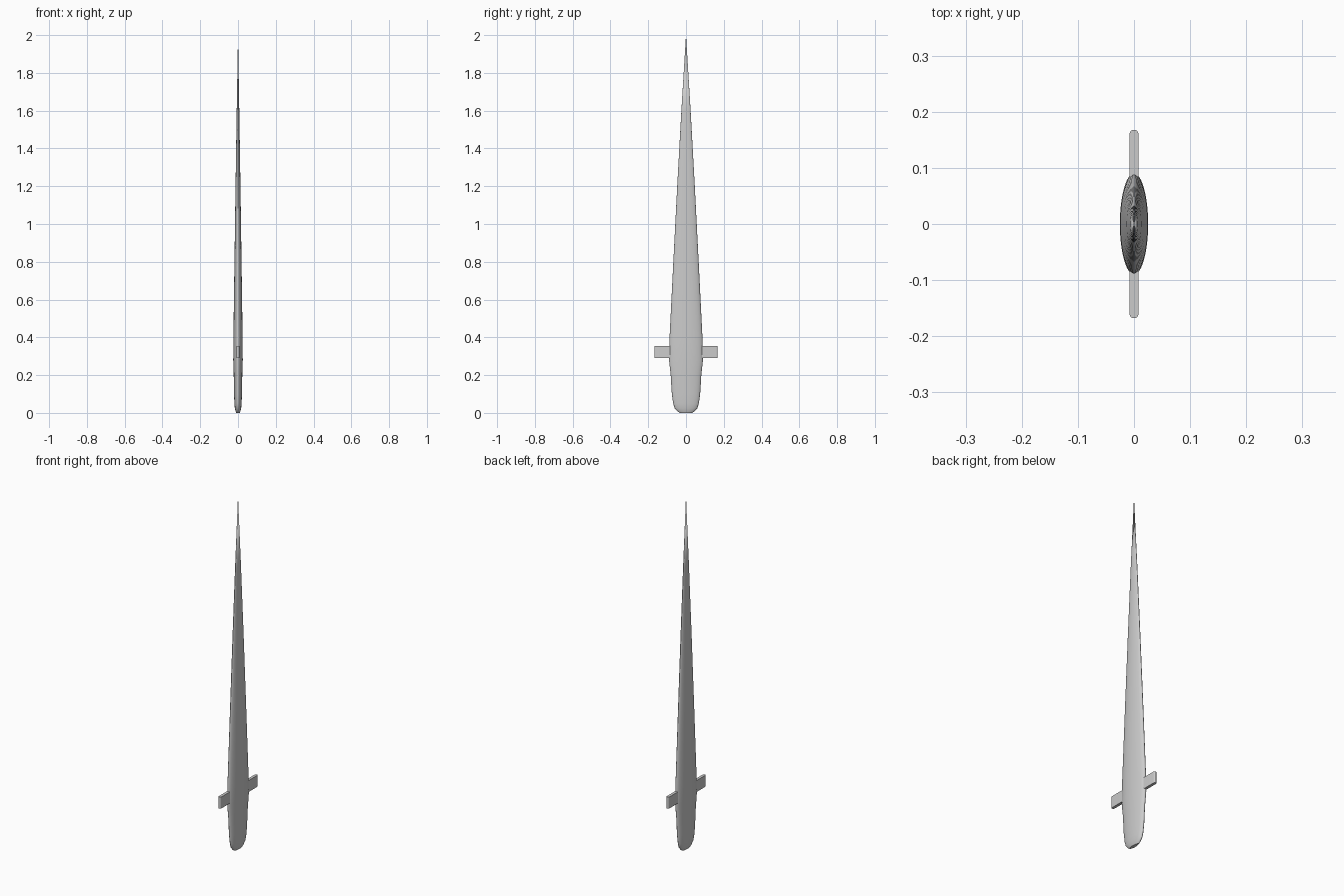
import bpy, bmesh, math

if "Cube" in bpy.data.objects:
    bpy.data.objects.remove(bpy.data.objects["Cube"])

SIDES = 64
RATIO = 0.28  # thickness (x) relative to width (y)


def finish(name, bm, angle=30):
    bmesh.ops.recalc_face_normals(bm, faces=bm.faces)
    mesh = bpy.data.meshes.new(name)
    bm.to_mesh(mesh)
    bm.free()
    obj = bpy.data.objects.new(name, mesh)
    bpy.context.collection.objects.link(obj)
    bpy.ops.object.select_all(action='DESELECT')
    bpy.context.view_layer.objects.active = obj
    obj.select_set(True)
    bpy.ops.object.shade_smooth_by_angle(angle=math.radians(angle))
    return obj


def loft(name, profile, tip=None):
    """Stack elliptical rings given as (height, half width)."""
    bm = bmesh.new()
    rings = []
    for z, w in profile:
        rings.append([bm.verts.new((RATIO * w * math.cos(a), w * math.sin(a), z))
                      for a in (2 * math.pi * i / SIDES for i in range(SIDES))])
    for lo, hi in zip(rings, rings[1:]):
        for i in range(SIDES):
            j = (i + 1) % SIDES
            bm.faces.new((lo[i], lo[j], hi[j], hi[i]))
    bm.faces.new(rings[0])
    if tip is not None:
        apex = bm.verts.new((0, 0, tip))
        for i in range(SIDES):
            bm.faces.new((rings[-1][i], rings[-1][(i + 1) % SIDES], apex))
    return finish(name, bm)


# One continuous body: rounded butt and handle, then a long tapering blade
loft("handle_and_blade", [
    (0.0, 0.033), (0.008, 0.045), (0.025, 0.06), (0.05, 0.068), (0.10, 0.075),
    (0.20, 0.081), (0.28, 0.090), (0.40, 0.087), (0.80, 0.067),
    (1.20, 0.0465), (1.60, 0.0245)], tip=2.0)

# Crossguard: flat bar with half-round ends
half_len, r, z0, z1 = 0.168, 0.008, 0.29, 0.355
bm = bmesh.new()
outline = []
for side in (0, 1):
    for k in range(13):
        a = math.pi * (side + k / 12)
        y = (half_len - r) * (1 if side == 0 else -1) + r * math.sin(a)
        outline.append(bm.verts.new((r * math.cos(a), y, z0)))
base = bm.faces.new(outline)
top = bmesh.ops.extrude_face_region(bm, geom=[base])["geom"]
bmesh.ops.translate(bm, vec=(0, 0, z1 - z0),
                    verts=[v for v in top if isinstance(v, bmesh.types.BMVert)])
if not base.is_valid or all(len(e.link_faces) == 2 for e in bm.edges):
    pass
else:
    bm.faces.new(outline)
finish("crossguard", bm)
